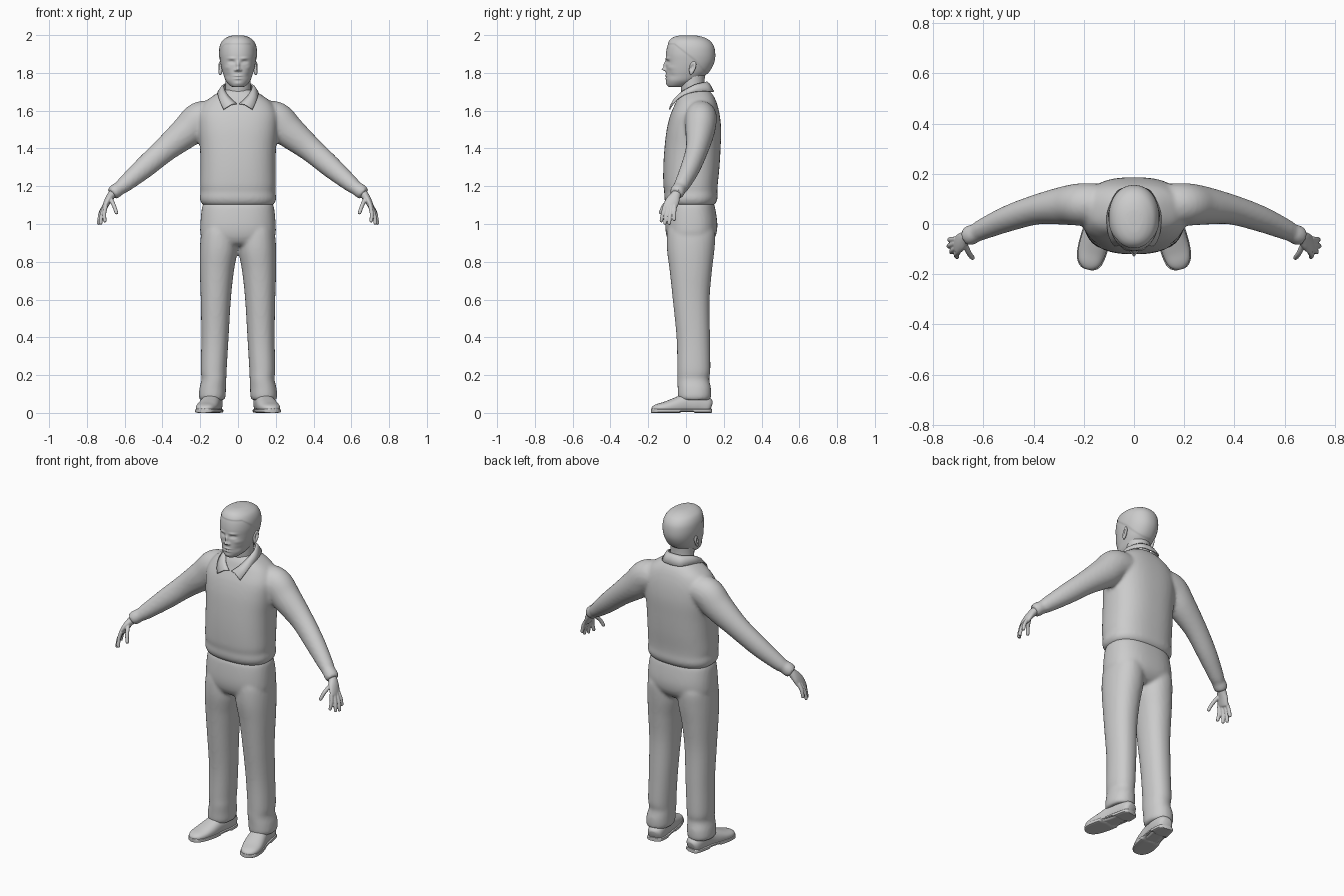
import bpy, bmesh, math
from mathutils import Vector

GREY = bpy.data.materials.new("plain grey")
GREY.diffuse_color = (0.6, 0.6, 0.6, 1)


def curve_rows(rows, sub):
    """Catmull-Rom interpolation of rows of numbers."""
    out = []
    for i in range(len(rows) - 1):
        quad = [rows[max(i - 1, 0)], rows[i], rows[i + 1], rows[min(i + 2, len(rows) - 1)]]
        for k in range(sub):
            t = k / sub
            out.append([0.5 * (2 * b + (c - a) * t + (2 * a - 5 * b + 4 * c - d) * t * t
                               + (3 * b - a - 3 * c + d) * t ** 3) for a, b, c, d in zip(*quad)])
    out.append(list(rows[-1]))
    return out


def loft(bm, rings, seg, n):
    """Skin superellipse rings given as (centre, u, v) and cap both ends."""
    loops = []
    for c, u, v in rings:
        loop = []
        for k in range(seg):
            a = 2 * math.pi * k / seg
            ca, sa = math.cos(a), math.sin(a)
            r = (abs(ca) ** n + abs(sa) ** n) ** (-1 / n)
            loop.append(bm.verts.new(c + u * ca * r + v * sa * r))
        loops.append(loop)
    for a, b in zip(loops, loops[1:]):
        for k in range(seg):
            j = (k + 1) % seg
            bm.faces.new((a[k], a[j], b[j], b[k]))
    bm.faces.new(loops[0][::-1])
    bm.faces.new(loops[-1])


def stack(bm, rows, sub=5, seg=48, n=2.3):
    """Horizontal rings: z, x0, x1, y0, y1."""
    loft(bm, [(Vector(((a + b) / 2, (c + d) / 2, z)), Vector(((b - a) / 2, 0, 0)),
               Vector((0, (d - c) / 2, 0))) for z, a, b, c, d in curve_rows(rows, sub)], seg, n)


def tube(bm, rows, side=1, ref=(0, 1, 0), sub=5, seg=24, n=2.0):
    """Rings along a path: x, y, z, radius across, radius along ref."""
    rows = curve_rows([(r[0] * side, *r[1:]) for r in rows], sub)
    pts = [Vector(r[:3]) for r in rows]
    rings = []
    for i, r in enumerate(rows):
        t = (pts[min(i + 1, len(pts) - 1)] - pts[max(i - 1, 0)]).normalized()
        u = Vector(ref).cross(t).normalized()
        rings.append((pts[i], u * r[3], t.cross(u) * r[4]))
    loft(bm, rings, seg, n)


def finish(name, bm, voxel=0, smooth=0, angle=60):
    bmesh.ops.recalc_face_normals(bm, faces=bm.faces)
    me = bpy.data.meshes.new(name)
    bm.to_mesh(me)
    bm.free()
    me.materials.append(GREY)
    for p in me.polygons:
        p.use_smooth = True
    ob = bpy.data.objects.new(name, me)
    bpy.context.collection.objects.link(ob)
    if voxel:
        m = ob.modifiers.new("blend", 'REMESH')
        m.mode, m.voxel_size, m.use_smooth_shade = 'VOXEL', voxel, True
        s = ob.modifiers.new("soften", 'SMOOTH')
        s.factor, s.iterations = 0.5, smooth
    else:
        me.set_sharp_from_angle(angle=math.radians(angle))
    return ob


def sym(rows):
    return [(z, -w, w, f, b) for z, w, f, b in rows]


# Sweater: torso and both sleeves blended together
bm = bmesh.new()
stack(bm, sym([(1.098, .178, -.09, .145), (1.108, .192, -.104, .156), (1.135, .202, -.115, .167),
               (1.17, .198, -.115, .166), (1.21, .2, -.12, .168), (1.3, .199, -.12, .177),
               (1.4, .201, -.114, .183), (1.5, .21, -.102, .186), (1.58, .21, -.082, .178),
               (1.64, .18, -.056, .163), (1.68, .13, -.04, .145), (1.71, .08, -.02, .12)]), n=2.5)
for s in (1, -1):
    tube(bm, [(.13, .08, 1.57, .08, .08), (.2, .078, 1.555, .093, .085), (.27, .074, 1.49, .086, .078),
              (.385, .058, 1.395, .067, .06), (.5, .022, 1.295, .057, .052),
              (.6, -.02, 1.21, .043, .042), (.63, -.036, 1.187, .036, .037),
              (.645, -.042, 1.177, .039, .04), (.668, -.052, 1.158, .036, .037)], s)
finish("sweater", bm, .01, 5)

# Trousers: seat and both legs blended together
bm = bmesh.new()
stack(bm, sym([(.885, .12, -.06, .1), (.9, .16, -.085, .13), (.94, .196, -.104, .158), (1.0, .199, -.109, .166),
               (1.09, .19, -.1, .153), (1.12, .175, -.085, .14)]), n=2.5)
leg = [(.068, .075, .2, -.034, .125), (.085, .066, .208, -.042, .132), (.13, .064, .204, -.044, .132),
       (.18, .062, .193, -.046, .123), (.23, .06, .197, -.046, .129), (.4, .05, .194, -.05, .127),
       (.6, .038, .197, -.07, .125), (.75, .022, .202, -.086, .137), (.86, .003, .202, -.1, .15),
       (.95, .005, .195, -.1, .155), (1.0, .02, .18, -.09, .14)]
for s in (1, -1):
    stack(bm, [(z, *sorted((a * s, b * s)), c, d) for z, a, b, c, d in leg], n=2.2)
finish("trousers", bm, .01, 4)

# Shoes: uppers and soles
upper = [(.125, .13, .03, .025, .03), (.127, .115, .035, .042, .045), (.132, .06, .05, .05, .058),
         (.142, 0, .047, .051, .053), (.155, -.06, .036, .056, .042), (.168, -.11, .028, .055, .031),
         (.177, -.15, .023, .046, .024), (.182, -.17, .019, .03, .017), (.184, -.178, .016, .012, .008)]
for s, side in ((1, "left"), (-1, "right")):
    bm = bmesh.new()
    tube(bm, upper, s, (0, 0, 1), n=2.4, seg=32)
    for v in bm.verts:
        v.co.z = max(v.co.z, .004)
    finish(side + "_shoe", bm)
    bm = bmesh.new()
    tube(bm, [(x, y * 1.02, .011, w + .004, .011) for x, y, z, w, h in upper], s, (0, 0, 1), n=5, seg=32)
    for v in bm.verts:
        if v.co.z < .01 and -.03 < v.co.y < .045:
            v.co.z += .01
    finish(side + "_sole", bm, angle=40)

# Hands: palm, four fingers and thumb
fingers = [((.700, -.112, 1.095), (.708, -.122, 1.055), (.705, -.131, 1.015)),
           ((.707, -.095, 1.09), (.722, -.105, 1.045), (.727, -.112, 1.003)),
           ((.710, -.077, 1.09), (.730, -.084, 1.045), (.738, -.089, 1.002)),
           ((.708, -.060, 1.095), (.727, -.062, 1.06), (.735, -.062, 1.023)),
           ((.672, -.085, 1.13), (.656, -.118, 1.095), (.643, -.135, 1.058))]
for s, side in ((1, "left"), (-1, "right")):
    bm = bmesh.new()
    tube(bm, [(.645, -.042, 1.18, .022, .024), (.668, -.053, 1.155, .022, .026),
              (.688, -.07, 1.125, .019, .036), (.705, -.086, 1.09, .014, .037),
              (.709, -.089, 1.08, .008, .028)], s)
    for f in fingers:
        d = (Vector(f[2]) - Vector(f[1])).normalized() * .006
        tube(bm, [(*f[0], .011, .011), (*f[1], .0105, .0105), (*f[2], .009, .009),
                  (*(Vector(f[2]) + d), .004, .004)], s, seg=16)
    finish(side + "_hand", bm, .0035, 2)

# Neck
bm = bmesh.new()
tube(bm, [(0, .05, 1.6, .075, .075), (0, .043, 1.68, .068, .066), (0, .035, 1.74, .066, .064),
          (0, .035, 1.8, .066, .066)], seg=40)
finish("neck", bm)

# Head: lofted skull, then facial relief pushed into the front
bm = bmesh.new()
stack(bm, sym([(1.724, .02, -.085, -.03), (1.731, .04, -.097, .005), (1.757, .064, -.104, .06),
               (1.79, .077, -.106, .105), (1.82, .086, -.106, .13), (1.86, .094, -.106, .148),
               (1.9, .098, -.106, .152), (1.94, .094, -.099, .145), (1.97, .08, -.086, .124),
               (1.988, .056, -.066, .092), (1.997, .03, -.035, .055), (1.999, .01, 0, .02)]),
      sub=9, seg=160, n=2.15)
# x, z, spread in x, spread in z, push forward
relief = [(0, 1.819, .011, .009, .021), (0, 1.842, .009, .018, .013), (0, 1.784, .02, .005, .006),
          (0, 1.769, .018, .005, .006), (0, 1.777, .024, .0025, -.004), (0, 1.744, .02, .01, .004)]
for s in (1, -1):
    relief += [(s * .014, 1.814, .007, .006, .008), (s * .034, 1.877, .02, .006, .005),
               (s * .034, 1.858, .016, .008, -.011), (s * .035, 1.857, .01, .0045, .005),
               (s * .056, 1.785, .014, .016, -.004), (s * .058, 1.828, .016, .012, .004)]
for v in bm.verts:
    x, y, z = v.co
    if y < -.01:
        v.co.y -= sum(p * math.exp(-((x - a) / sx) ** 2 - ((z - b) / sz) ** 2)
                      for a, b, sx, sz, p in relief)
    # Slightly raised short hair above a sloping hairline
    line = 1.95 - .8 * max(0, y + .06) if y < .05 else max(1.862 - 1.2 * (y - .05), 1.77)
    k = min(1, max(0, (z - line) / .008))
    out = Vector((x, y - .02, 0))
    if out.length > .03:
        v.co += out.normalized() * .003 * k
finish("head", bm, angle=80)

# Ears with a hollow in the outer face
for s, side in ((1, "left"), (-1, "right")):
    bm = bmesh.new()
    bmesh.ops.create_uvsphere(bm, u_segments=32, v_segments=24, radius=1)
    for v in bm.verts:
        x, y, z = v.co
        x -= 1.1 * math.exp(-((y + .1) ** 2 + (z - .15) ** 2) / .2) * (x > 0)
        y *= .8 + .2 * z
        v.co = (s * (.094 + .012 * x + .004 * y), .034 + .021 * y + .008 * z, 1.825 + .036 * z)
    finish(side + "_ear", bm)

# Shirt collar: inner edge point and outer edge point per row, mirrored
rows = curve_rows([(0, .11, 1.752, 0, .146, 1.7), (.045, .097, 1.748, .062, .132, 1.702),
                   (.074, .045, 1.735, .103, .05, 1.7), (.068, -.012, 1.703, .104, -.022, 1.677),
                   (.042, -.052, 1.667, .093, -.064, 1.642), (.007, -.072, 1.636, .076, -.088, 1.606)], 5)
bm = bmesh.new()
for s in (1, -1):
    strips = []
    for r in rows:
        a, b = Vector(r[:3]), Vector(r[3:])
        mid = a.lerp(b, .4) + Vector((0, 0, .008))
        strips.append([bm.verts.new((p.x * s, p.y, p.z)) for p in (a, mid, b)])
    for p, q in zip(strips, strips[1:]):
        for k in range(2):
            bm.faces.new((p[k], p[k + 1], q[k + 1], q[k]))
bmesh.ops.remove_doubles(bm, verts=bm.verts, dist=.0005)
collar = finish("collar", bm)
m = collar.modifiers.new("cloth", 'SOLIDIFY')
m.thickness, m.offset = .007, 0
